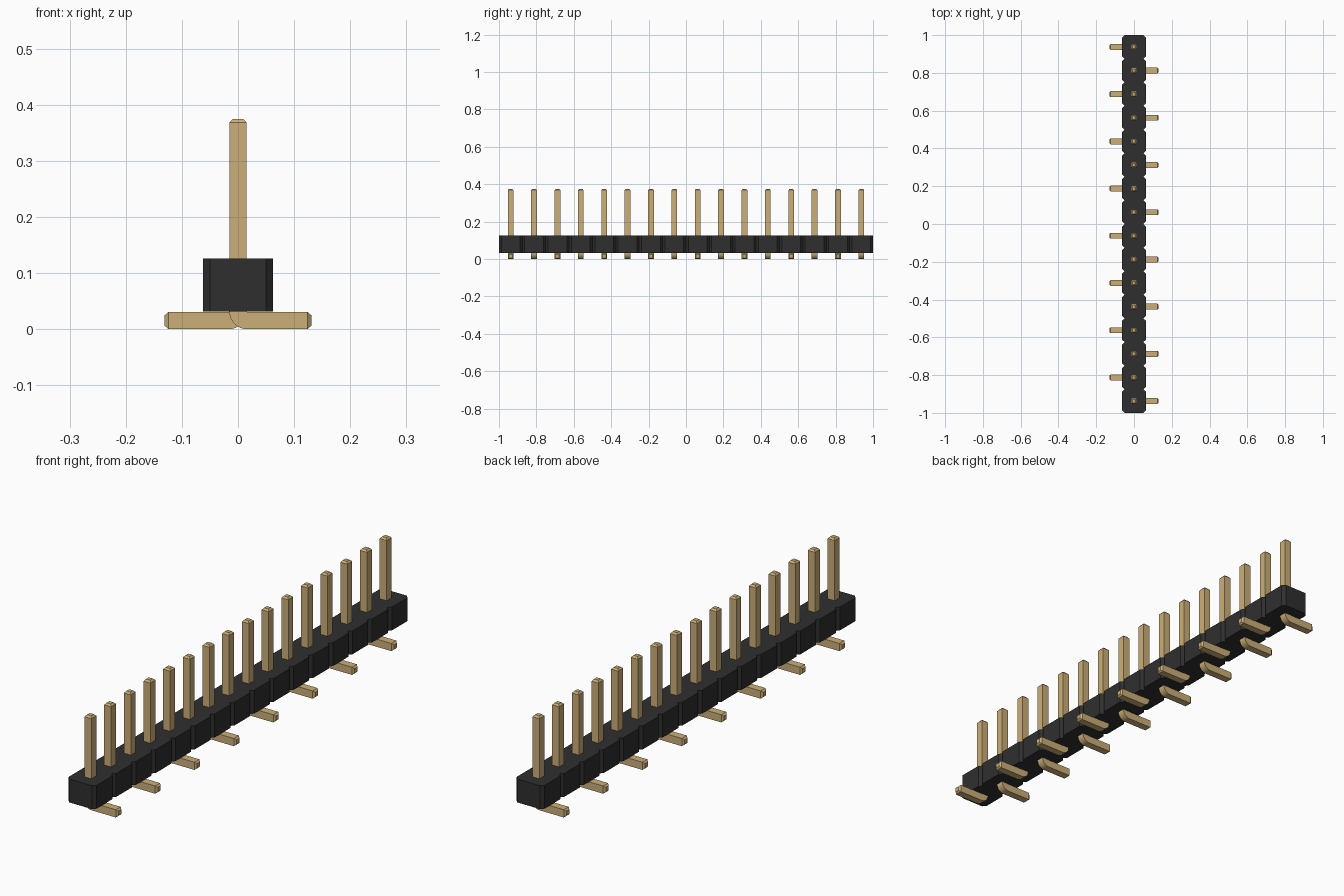
import bpy
import bmesh
import math

if "Cube" in bpy.data.objects:
    bpy.data.objects.remove(bpy.data.objects["Cube"], do_unlink=True)

COUNT, PITCH = 16, 0.125
HALF = 0.0155            # half thickness of a pin
BODY_LOW, BODY_TOP = 0.032, 0.126
BODY_HALF, CHAMFER = 0.0625, 0.0125


def material(name, color):
    mat = bpy.data.materials.new(name)
    mat.use_nodes = True
    mat.diffuse_color = color
    bsdf = next(n for n in mat.node_tree.nodes if n.type == 'BSDF_PRINCIPLED')
    bsdf.inputs["Base Color"].default_value = color
    return mat


def finish(name, bm, mat):
    bmesh.ops.recalc_face_normals(bm, faces=bm.faces)
    mesh = bpy.data.meshes.new(name)
    bm.to_mesh(mesh)
    bm.free()
    mesh.materials.append(mat)
    obj = bpy.data.objects.new(name, mesh)
    bpy.context.collection.objects.link(obj)
    return obj


black = material("black plastic", (0.028, 0.028, 0.028, 1))
gold = material("gold metal", (0.60, 0.43, 0.19, 1))

# Housing: one extruded outline with a V notch between neighbouring cells
right_edge = []
for i in range(COUNT):
    y0 = -1 + i * PITCH
    y1 = y0 + PITCH
    right_edge.append((BODY_HALF - CHAMFER, y0))
    right_edge.append((BODY_HALF, y0 + CHAMFER))
    right_edge.append((BODY_HALF, y1 - CHAMFER))
right_edge.append((BODY_HALF - CHAMFER, 1))
outline = right_edge + [(-x, y) for x, y in reversed(right_edge)]
bm = bmesh.new()
base = bm.faces.new([bm.verts.new((x, y, BODY_LOW)) for x, y in outline])
grown = bmesh.ops.extrude_face_region(bm, geom=[base])
top_verts = [g for g in grown["geom"] if isinstance(g, bmesh.types.BMVert)]
bmesh.ops.translate(bm, verts=top_verts, vec=(0, 0, BODY_TOP - BODY_LOW))
finish("housing", bm, black)

# Pin path stations: x, z, turn angle, half thickness; tapered at both tips
TIP = 0.009
BEND = HALF + 0.001
stations = [(0, 0.375, 0, TIP), (0, 0.368, 0, HALF)]
for k in range(9):
    a = math.radians(90 * k / 8)
    stations.append((BEND * (1 - math.cos(a)),
                     HALF + BEND * (1 - math.sin(a)), a, HALF))
stations += [(0.124, HALF, math.pi / 2, HALF), (0.131, HALF, math.pi / 2, TIP)]


def pin_mesh(side):
    bm = bmesh.new()
    rings = []
    for x, z, a, h in stations:
        ring = []
        for u, v in ((-1, -1), (1, -1), (1, 1), (-1, 1)):
            px = x + u * h * math.cos(a)
            pz = z + u * h * math.sin(a)
            ring.append(bm.verts.new((side * px, v * h, pz)))
        rings.append(ring)
    for r, s in zip(rings, rings[1:]):
        for j in range(4):
            k = (j + 1) % 4
            bm.faces.new((r[j], r[k], s[k], s[j]))
    bm.faces.new(rings[0])
    bm.faces.new(rings[-1])
    return bm


# Pins: feet alternate left and right along the row
for i in range(COUNT):
    side = 1 if i % 2 == 0 else -1
    label = "left" if side > 0 else "right"
    pin = finish(f"pin_{label}_foot_{i // 2 + 1}", pin_mesh(side), gold)
    pin.location.y = -1 + (i + 0.5) * PITCH
